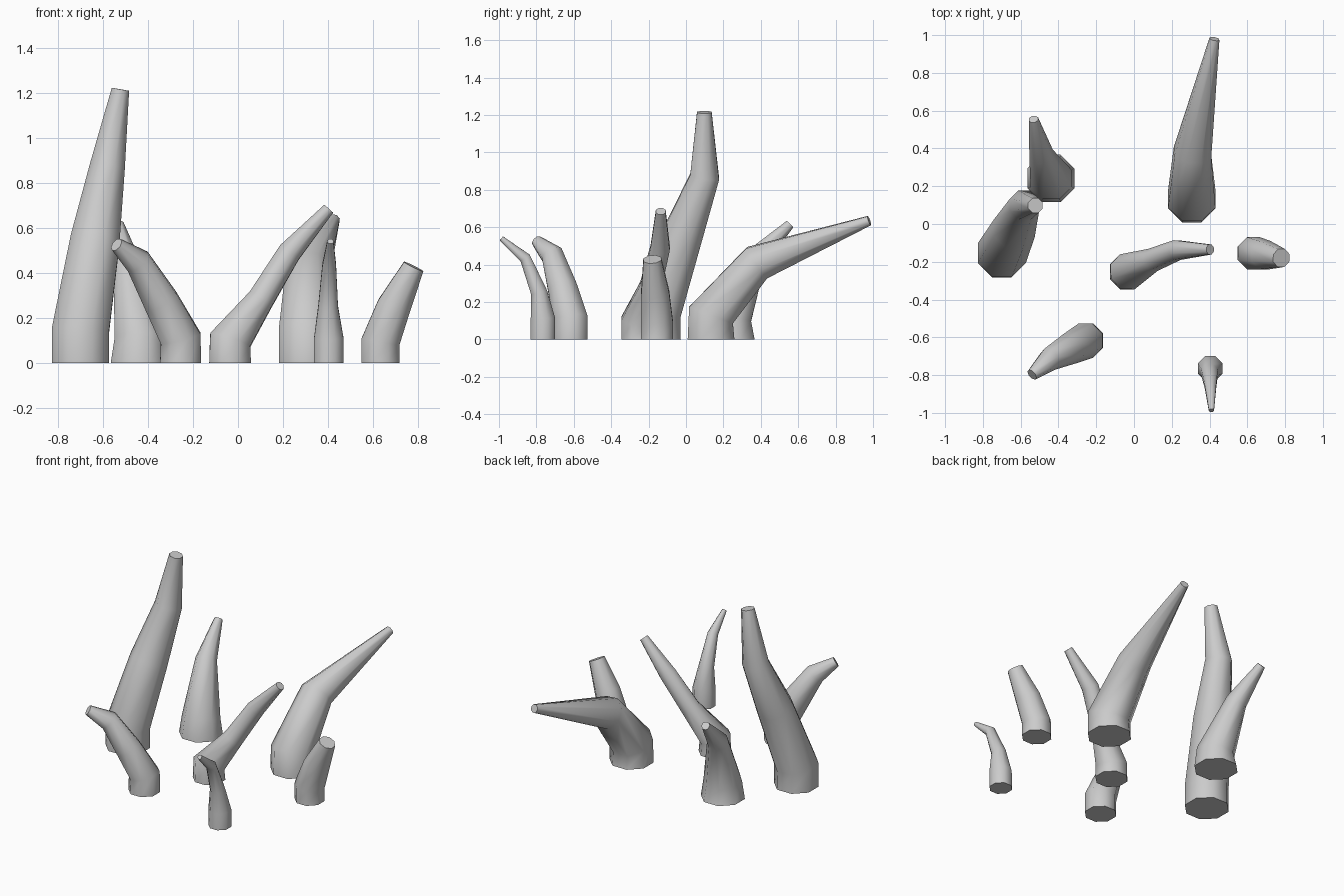
import bpy, bmesh, math
from mathutils import Vector

if "Cube" in bpy.data.objects:
    bpy.data.objects.remove(bpy.data.objects["Cube"])

SIDES = 8
UP = Vector((0, 0, 1))

# each spike: centre line points with radius (x, y, z, r), from base to tip
SPIKES = {
    "tall_spike": [(-.70, -.155, 0, .13), (-.70, -.155, .14, .13), (-.635, -.025, .54, .112),
                   (-.58, .10, .87, .08), (-.522, .098, 1.215, .04)],
    "rear_left_spike": [(-.44, .242, 0, .128), (-.438, .24, .115, .112),
                        (-.492, .37, .43, .063), (-.532, .555, .615, .025)],
    "centre_spike": [(-.035, -.253, 0, .095), (-.035, -.253, .10, .095), (.10, -.19, .28, .06),
                     (.228, -.138, .49, .053), (.403, -.135, .685, .027)],
    "front_left_spike": [(-.255, -.617, 0, .093), (-.255, -.617, .11, .093), (-.34, -.66, .27, .08),
                         (-.445, -.715, .45, .06), (-.54, -.798, .525, .03)],
    "front_right_spike": [(.403, -.765, 0, .067), (.403, -.765, .11, .067), (.40, -.785, .25, .045),
                          (.405, -.86, .435, .031), (.41, -.987, .54, .014)],
    "short_spike": [(.633, -.155, 0, .087), (.633, -.155, .095, .087),
                    (.692, -.165, .25, .077), (.78, -.18, .428, .049)],
    "rear_right_spike": [(.306, .134, 0, .128), (.306, .134, .13, .128),
                         (.31, .38, .41, .10), (.426, .98, .635, .026)],
}


def make_spike(name, path):
    pts = [Vector(p[:3]) for p in path]
    bm = bmesh.new()
    rings = []
    for i, p in enumerate(pts):
        # rings sit on the bisecting plane of each bend; the base stays flat
        before = (p - pts[i - 1]).normalized() if i else UP
        after = (pts[i + 1] - p).normalized() if i < len(pts) - 1 else before
        tangent = UP if i == 0 else (before + after).normalized()
        rot = UP.rotation_difference(tangent)
        r = path[i][3] / math.cos(math.pi / SIDES) ** 0.7
        ring = []
        for k in range(SIDES):
            a = 2 * math.pi * (k + .5) / SIDES
            ring.append(bm.verts.new(p + rot @ Vector((r * math.cos(a), r * math.sin(a), 0))))
        rings.append(ring)
    # side walls and end caps
    for lo, hi in zip(rings, rings[1:]):
        for k in range(SIDES):
            n = (k + 1) % SIDES
            bm.faces.new((lo[k], lo[n], hi[n], hi[k]))
    bm.faces.new(rings[0][::-1])
    bm.faces.new(rings[-1])
    mesh = bpy.data.meshes.new(name)
    bm.to_mesh(mesh)
    bm.free()
    obj = bpy.data.objects.new(name, mesh)
    bpy.context.collection.objects.link(obj)
    return obj


for name, path in SPIKES.items():
    obj = make_spike(name, path)
    bpy.ops.object.select_all(action='DESELECT')
    obj.select_set(True)
    bpy.context.view_layer.objects.active = obj
    bpy.ops.object.shade_smooth_by_angle(angle=math.radians(55))
